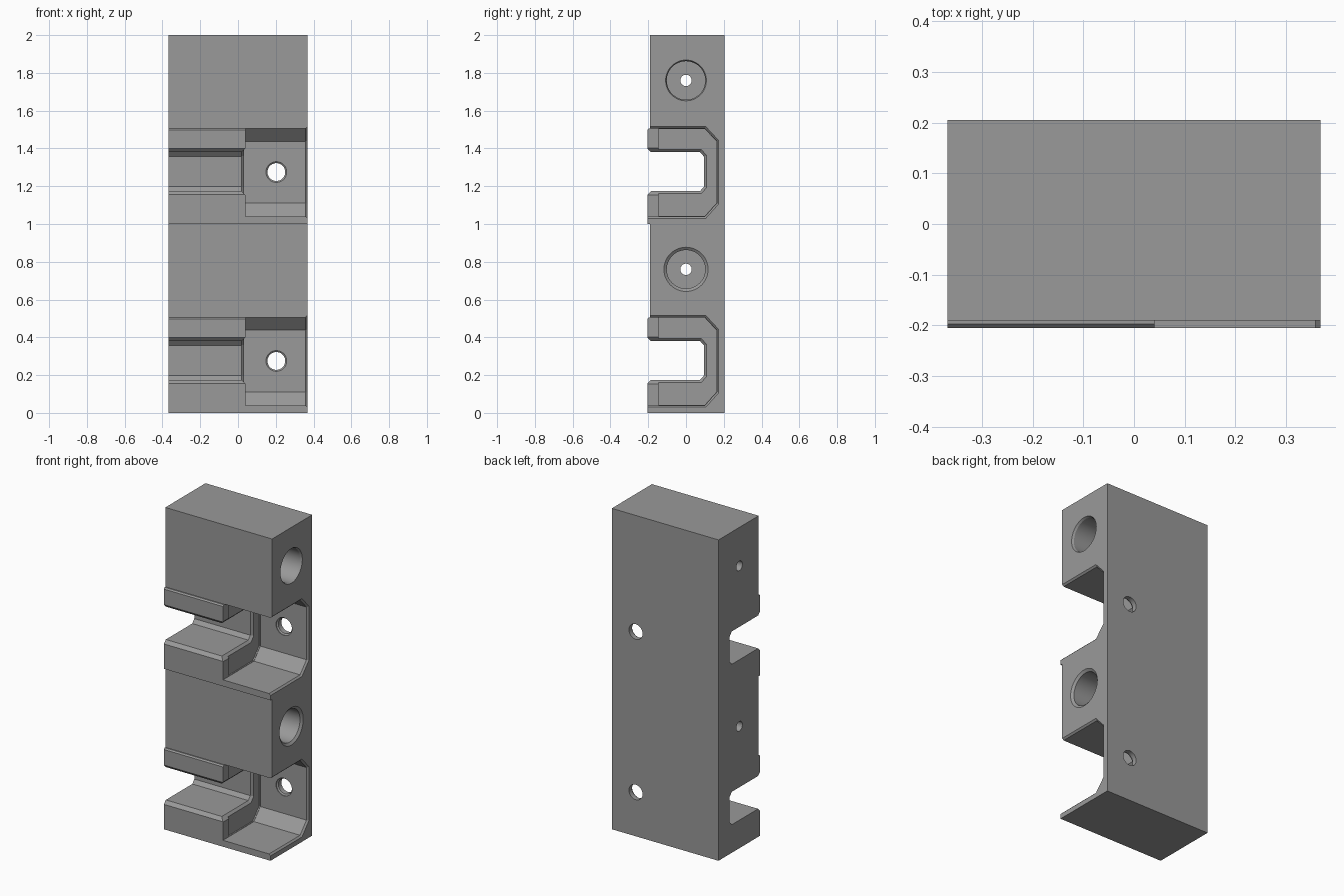
import bpy, bmesh, math
from mathutils import Vector

if "Cube" in bpy.data.objects:
    bpy.data.objects.remove(bpy.data.objects["Cube"])


def loft(name, rings):
    """Closed solid through a list of matching 3D rings."""
    bm = bmesh.new()
    vs = [[bm.verts.new(p) for p in ring] for ring in rings]
    n = len(vs[0])
    for a, b in zip(vs, vs[1:]):
        for i in range(n):
            j = (i + 1) % n
            bm.faces.new((a[i], a[j], b[j], b[i]))
    bm.faces.new(vs[0][::-1])
    bm.faces.new(vs[-1])
    bmesh.ops.recalc_face_normals(bm, faces=bm.faces)
    me = bpy.data.meshes.new(name)
    bm.to_mesh(me)
    bm.free()
    ob = bpy.data.objects.new(name, me)
    bpy.context.collection.objects.link(ob)
    return ob


def grow(pts, d):
    """Offset a counter-clockwise (y, z) outline outwards by d."""
    out = []
    n = len(pts)
    for i in range(n):
        p0, p, p1 = (Vector(pts[k % n]) for k in (i - 1, i, i + 1))
        a, b = (p - p0).normalized(), (p1 - p).normalized()
        na, nb = Vector((a.y, -a.x)), Vector((b.y, -b.x))
        q = p + (na + nb) * (d / (1 + na.dot(nb)))
        out.append((q.x, q.y))
    return out


def at_x(x, pts, dz=0):
    return [(x, y, z + dz) for y, z in pts]


def bore(name, axis, centre, steps, n=48):
    """Round cutter along x or y; steps are (position, radius)."""
    rings = []
    for t, r in steps:
        ring = []
        for i in range(n):
            a = 2 * math.pi * i / n
            u, v = centre[0] + r * math.cos(a), centre[1] + r * math.sin(a)
            ring.append((t, u, v) if axis == 'x' else (u, t, v))
        rings.append(ring)
    return loft(name, rings)


# Side outline of the block, with front lips and two chamfered slots
W = 0.368
FRONT, LIP, BACK = -0.19, -0.205, 0.205
outline = [(BACK, 2), (BACK, 0)]
for dz in (0, 1):
    if dz:
        outline.append((FRONT, dz))
    outline += [(y, z + dz) for y, z in (
        (LIP, 0.0), (LIP, 0.155), (-0.185, 0.175), (0.075, 0.175),
        (0.095, 0.198), (0.095, 0.357), (0.075, 0.38), (-0.185, 0.38),
        (LIP, 0.4), (LIP, 0.497), (-0.197, 0.505), (FRONT, 0.505))]
outline.append((FRONT, 2))
body = loft("mounting_block", [at_x(-W, outline), at_x(W, outline)])

# Cutter outlines
pocket = [(-0.3, 0.04), (0.1, 0.04), (0.163, 0.11), (0.163, 0.438),
          (0.1, 0.506), (-0.3, 0.506)]
recess = [(-0.145, 0.042), (0.099, 0.042), (0.161, 0.111), (0.161, 0.437),
          (0.099, 0.504), (-0.145, 0.504)]
slot = [(-0.3, 0.175), (0.075, 0.175), (0.095, 0.198), (0.095, 0.357),
        (0.075, 0.38), (-0.3, 0.38)]

cutters = []
for dz in (0, 1):
    # open side pocket with a chamfered rim
    cutters.append(loft("pocket_cutter", [
        at_x(0.04, pocket, dz), at_x(W - 0.01, pocket, dz),
        at_x(W + 0.01, grow(pocket, 0.02), dz)]))
    # shallow recess behind the front tab
    cutters.append(loft("recess_cutter", [
        at_x(0.032, recess, dz), at_x(0.06, recess, dz)]))
    # chamfer where the slot meets the pocket
    cutters.append(loft("slot_chamfer_cutter", [
        at_x(0.014, grow(slot, -0.004), dz),
        at_x(0.042, grow(slot, 0.024), dz)]))
    # screw hole through the pocket back
    cutters.append(bore("screw_hole_cutter", 'y', (0.203, 0.275 + dz), [
        (0.1, 0.055), (0.168, 0.055), (0.174, 0.047), (0.3, 0.047)]))
    # wide side bore with a narrow through hole
    rim = 0.108 if dz else 0.117
    cutters.append(bore("side_bore_cutter", 'x', (0.0, 0.76 + dz), [
        (-0.5, 0.03), (-0.13, 0.03), (-0.13, 0.102), (W - 0.012, 0.102),
        (W, rim), (W + 0.05, rim + 0.005)]))

# Apply the cuts
for c in cutters:
    c.hide_render = True
    m = body.modifiers.new("cut", 'BOOLEAN')
    m.operation = 'DIFFERENCE'
    m.solver = 'EXACT'
    m.object = c
dg = bpy.context.evaluated_depsgraph_get()
mesh = bpy.data.meshes.new_from_object(body.evaluated_get(dg))
body.modifiers.clear()
body.data = mesh
for c in cutters:
    bpy.data.objects.remove(c, do_unlink=True)

# Single grey finish
grey = bpy.data.materials.new("mid_grey")
grey.diffuse_color = (0.32, 0.32, 0.32, 1)
grey.use_nodes = True
grey.node_tree.nodes["Principled BSDF"].inputs["Base Color"].default_value = grey.diffuse_color
mesh.materials.clear()
mesh.materials.append(grey)
for p in mesh.polygons:
    p.material_index = 0

bpy.context.view_layer.objects.active = body
body.select_set(True)
bpy.ops.object.shade_smooth_by_angle(angle=math.radians(20))
